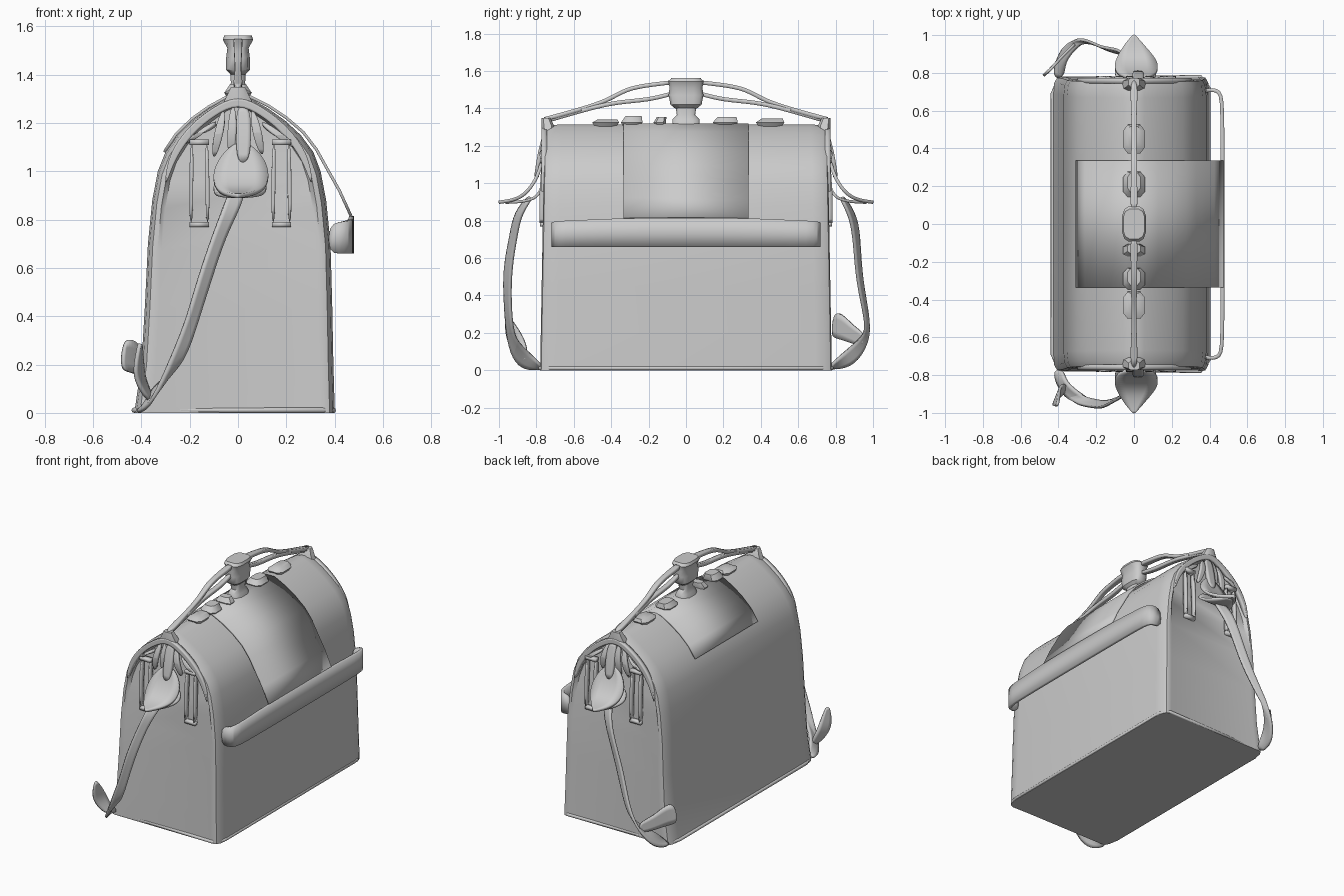
import bpy, bmesh, math
from mathutils import Vector

if "Cube" in bpy.data.objects:
    bpy.data.objects.remove(bpy.data.objects["Cube"])


def make(name, verts, faces, angle=35, subsurf=0, thick=0):
    me = bpy.data.meshes.new(name)
    me.from_pydata([tuple(v) for v in verts], [], faces)
    bm = bmesh.new()
    bm.from_mesh(me)
    bmesh.ops.recalc_face_normals(bm, faces=bm.faces)
    bm.to_mesh(me)
    bm.free()
    ob = bpy.data.objects.new(name, me)
    bpy.context.collection.objects.link(ob)
    if subsurf:
        m = ob.modifiers.new("smooth", 'SUBSURF')
        m.levels = m.render_levels = subsurf
    if thick:
        m = ob.modifiers.new("thickness", 'SOLIDIFY')
        m.thickness, m.offset = thick, 0
    bpy.ops.object.select_all(action='DESELECT')
    bpy.context.view_layer.objects.active = ob
    ob.select_set(True)
    bpy.ops.object.shade_smooth_by_angle(angle=math.radians(angle))
    return ob


def ribbon(name, pts, widths, across, thick=0.015, subsurf=2):
    """Strip along pts; across is one width direction or one per point."""
    n = len(pts)
    if not isinstance(widths, (list, tuple)):
        widths = [widths] * n
    if not isinstance(across, list):
        across = [across] * n
    verts = []
    for p, w, a in zip(pts, widths, across):
        d = Vector(a).normalized() * w / 2
        verts += [Vector(p) - d, Vector(p) + d]
    faces = [(2*i, 2*i+1, 2*i+3, 2*i+2) for i in range(n - 1)]
    return make(name, verts, faces, 40, subsurf, thick)


def loft(name, rings, sides=12, subsurf=0):
    """Stack of rounded-square rings (x, y, z, half x, half y)."""
    verts, faces = [], []
    for x, y, z, rx, ry in rings:
        for k in range(sides):
            a = 2 * math.pi * (k + .5) / sides
            c, s = math.cos(a), math.sin(a)
            verts.append((x + rx * math.copysign(abs(c) ** .6, c),
                          y + ry * math.copysign(abs(s) ** .6, s), z))
    for r in range(len(rings) - 1):
        for k in range(sides):
            j = (k + 1) % sides
            faces.append((r*sides+k, r*sides+j, (r+1)*sides+j, (r+1)*sides+k))
    faces += [tuple(range(sides)), tuple(range((len(rings)-1)*sides, len(rings)*sides))]
    return make(name, verts, faces, 40, subsurf)


# Bag body: arched section (z, left x, right x), with rounded ends
prof = [(0, -.43, .40), (.03, -.425, .40), (.2, -.40, .395), (.45, -.385, .39),
        (.7, -.373, .383), (.88, -.355, .365), (1.0, -.332, .342), (1.08, -.30, .312),
        (1.15, -.25, .26), (1.21, -.188, .195), (1.26, -.12, .125),
        (1.30, -.055, .055), (1.315, -.015, .015)]
ends = [(.765, .085, 1), (.768, .06, 0), (.762, .03, 0), (.735, .01, 0), (.68, 0, 0)]
secs = [(-1, *e) for e in ends] + [(1, *e) for e in reversed(ends)]
n, verts, faces = len(prof), [], []
for s, y, inset, rec in secs:
    for side in (1, 2):
        for p in prof:
            z = p[0] * (1 - inset * .45)
            yy = y + .012 * (1 - z / .66) - rec * .035 * max(0, min(1, (z - .7) / .4))
            verts.append((p[side] * (1 - inset / .42 * .75), s * yy, z))
loop = list(range(n)) + list(range(2*n - 1, n - 1, -1))
for k in range(len(secs) - 1):
    for i in range(2 * n):
        a, b = loop[i], loop[(i + 1) % (2 * n)]
        faces.append((k*2*n+a, k*2*n+b, (k+1)*2*n+b, (k+1)*2*n+a))
for k in (0, len(secs) - 1):
    o = k * 2 * n
    faces += [(o+i, o+i+1, o+n+i+1, o+n+i) for i in range(n - 1)]
make("bag_body", verts, faces, 40)

# Piping around the base
cu = bpy.data.curves.new("base_piping", 'CURVE')
cu.dimensions, cu.bevel_depth, cu.bevel_resolution = '3D', .011, 2
sp = cu.splines.new('POLY')
base = [(-.43, -.69), (-.40, -.765), (.35, -.78), (.395, -.72),
        (.395, .72), (.35, .78), (-.40, .765), (-.43, .69)]
sp.points.add(len(base) - 1)
for p, b in zip(sp.points, base):
    p.co = (b[0], b[1], .011, 1)
sp.use_cyclic_u = True
bpy.context.collection.objects.link(bpy.data.objects.new("base_piping", cu))

# Central flap over the top, standing off the body at its lower edge
fl = [(-.305, 1.08), (-.255, 1.156), (-.19, 1.218), (-.12, 1.268), (-.04, 1.312), (.04, 1.314),
      (.125, 1.272), (.2, 1.222), (.27, 1.162), (.325, 1.09), (.375, 1.0), (.42, .92), (.468, .815)]
ribbon("closing_flap", [(x, 0, z) for x, z in fl], .67, (0, 1, 0), .012, 0)

# Open band across the right side
half = [(.375, .705), (.42, .712), (.452, .70), (.466, .66), (.468, .5), (.47, .33)]
path = [(x, -y) for x, y in half] + half[::-1]
wid = [.12, .13, .135, .14, .145, .155]
wid += wid[::-1]
ribbon("side_band", [(x, y, .66 + w / 2) for (x, y), w in zip(path, wid)], wid, (0, 0, 1), .02, 1)

# Wrapped grip and its post
loft("handle_post", [(0, 0, 1.30, .055, .075), (0, 0, 1.34, .04, .075),
                     (0, 0, 1.365, .03, .05), (0, 0, 1.43, .035, .06)])
loft("handle_grip", [(0, 0, 1.40, .03, .06), (0, 0, 1.42, .05, .085), (0, 0, 1.47, .05, .095),
                     (0, 0, 1.51, .045, .09), (0, 0, 1.545, .064, .095), (0, 0, 1.562, .058, .08)])

# Lumpy fasteners along the ridge
for i, (y, l, h) in enumerate([(.45, .08, 1.345), (.21, .07, 1.355), (-.14, .035, 1.355),
                               (-.29, .06, 1.36), (-.43, .075, 1.34)]):
    loft(f"ridge_fastener_{i}", [(0, y, 1.28, .03, l * .6), (0, y, 1.325, .06, l),
                                 (0, y + .01, h, .035, l * .75)], 8)

for s in (-1, 1):
    tag = "front" if s < 0 else "rear"

    # Two handle cords from each end of the ridge to the grip
    ribbon(f"upper_cord_{tag}", [(0, s*.765, 1.34), (0, s*.58, 1.39), (0, s*.42, 1.44),
           (0, s*.32, 1.505), (0, s*.2, 1.525), (0, s*.07, 1.54)],
           [.05, .025, .025, .035, .03, .05], (1, 0, 0), .022)
    ribbon(f"lower_cord_{tag}", [(0, s*.74, 1.335), (0, s*.5, 1.405), (0, s*.36, 1.435),
           (0, s*.2, 1.445), (0, s*.07, 1.48)], .028, (1, 0, 0), .022)
    loft(f"cord_anchor_{tag}", [(0, s*.735, 1.27, .07, .035), (0, s*.74, 1.31, .05, .035),
                                (0, s*.75, 1.35, .03, .025)], 8)

    # Arched rim around the gusset
    arch = [(-.30, .95), (-.275, 1.06), (-.2, 1.17), (-.1, 1.25), (0, 1.30),
            (.1, 1.25), (.2, 1.17), (.28, 1.06), (.305, .95)]
    ribbon(f"gusset_rim_{tag}", [(x, s*.758, z) for x, z in arch],
           [.01] + [.035] * 7 + [.01], [(x, 0, z - .8) for x, z in arch], .03)

    # Buckle frames: long rectangular loops on the gusset
    for x in (-.16, .18):
        for dx in (-.034, .034):
            ribbon("buckle_bar", [(x+dx, s*.768, .78), (x+dx, s*.77, .95),
                                  (x+dx*.9, s*.756, 1.12)], .016, (1, 0, 0), .03, 1)
        for z in (.78, 1.12):
            ribbon("buckle_crossbar", [(x-.04, s*.763, z), (x+.04, s*.763, z)],
                   .022, (0, 0, 1), .035, 0)

    # Gathered folds hanging under the arch
    for x0, z0, x1, z1 in [(-.06, 1.25, -.1, 1.06), (.06, 1.25, .1, 1.07), (-.09, 1.2, -.22, 1.12),
                           (.1, 1.2, .24, 1.1), (-.02, 1.27, -.03, 1.05)]:
        ribbon("gusset_fold", [(x0, s*.745, z0), ((x0+x1)/2, s*.785, (z0+z1)/2),
                               (x1, s*.75, z1)], [.02, .045, .02], (1, 0, .1), .02)
    ribbon(f"gusset_strap_{tag}", [(.02, s*.75, 1.27), (.025, s*.78, 1.17), (.02, s*.80, 1.03)],
           .06, (1, 0, 0), .025)

    # Pointed pull tab, closed underneath
    ribbon(f"pull_tab_{tag}", [(.015, s*.77, 1.12), (.015, s*.79, 1.045), (.012, s*.83, .975),
           (.01, s*.88, .925), (0, s*.945, .905), (0, s*1.004, .898)],
           [.07, .20, .24, .20, .11, .01], (1, 0, 0), .018)
    ribbon(f"pull_tab_underside_{tag}", [(.01, s*.765, 1.0), (.01, s*.79, .92), (0, s*.88, .90),
           (0, s*.97, .897)], [.18, .24, .17, .04], (1, 0, 0), .015)

# Loose carrying strap at each end, ending at the lower left corner
ribbon("front_strap", [(0, -.83, .93), (-.03, -.90, .84), (-.08, -.92, .73), (-.14, -.955, .55),
       (-.19, -.955, .38), (-.25, -.945, .22), (-.31, -.92, .11), (-.385, -.85, .045),
       (-.40, -.77, .015)],
       [.08, .075, .06, .07, .06, .10, .13, .10, .07],
       [(1, .3, 0), (1, .5, 0), (1, .6, 0), (1, .7, .2), (1, .6, .3), (1, .3, .6),
        (.7, .2, 1), (.3, .4, 1), (1, 0, .2)])
ribbon("front_strap_tail", [(-.36, -.87, .05), (-.41, -.90, .14), (-.41, -.93, .21),
       (-.405, -.955, .29)], [.06, .10, .08, .02], (.4, 1, .1))
ribbon("rear_strap", [(0, .83, .93), (-.03, .90, .82), (-.09, .915, .66), (-.15, .925, .5),
       (-.21, .955, .34), (-.27, .975, .22), (-.33, .95, .14), (-.39, .87, .06),
       (-.40, .77, .015)],
       [.08, .075, .06, .07, .06, .07, .09, .10, .07],
       [(1, -.3, 0), (1, -.5, 0), (1, -.5, 0), (1, -.4, .2), (1, -.5, .3), (1, -.3, .6),
        (.7, -.2, 1), (.3, -.4, 1), (1, 0, .2)])
ribbon("rear_strap_tail", [(-.31, .955, .16), (-.38, .89, .19), (-.44, .82, .24),
       (-.48, .785, .24)], [.07, .09, .14, .13], (.1, .1, 1))
